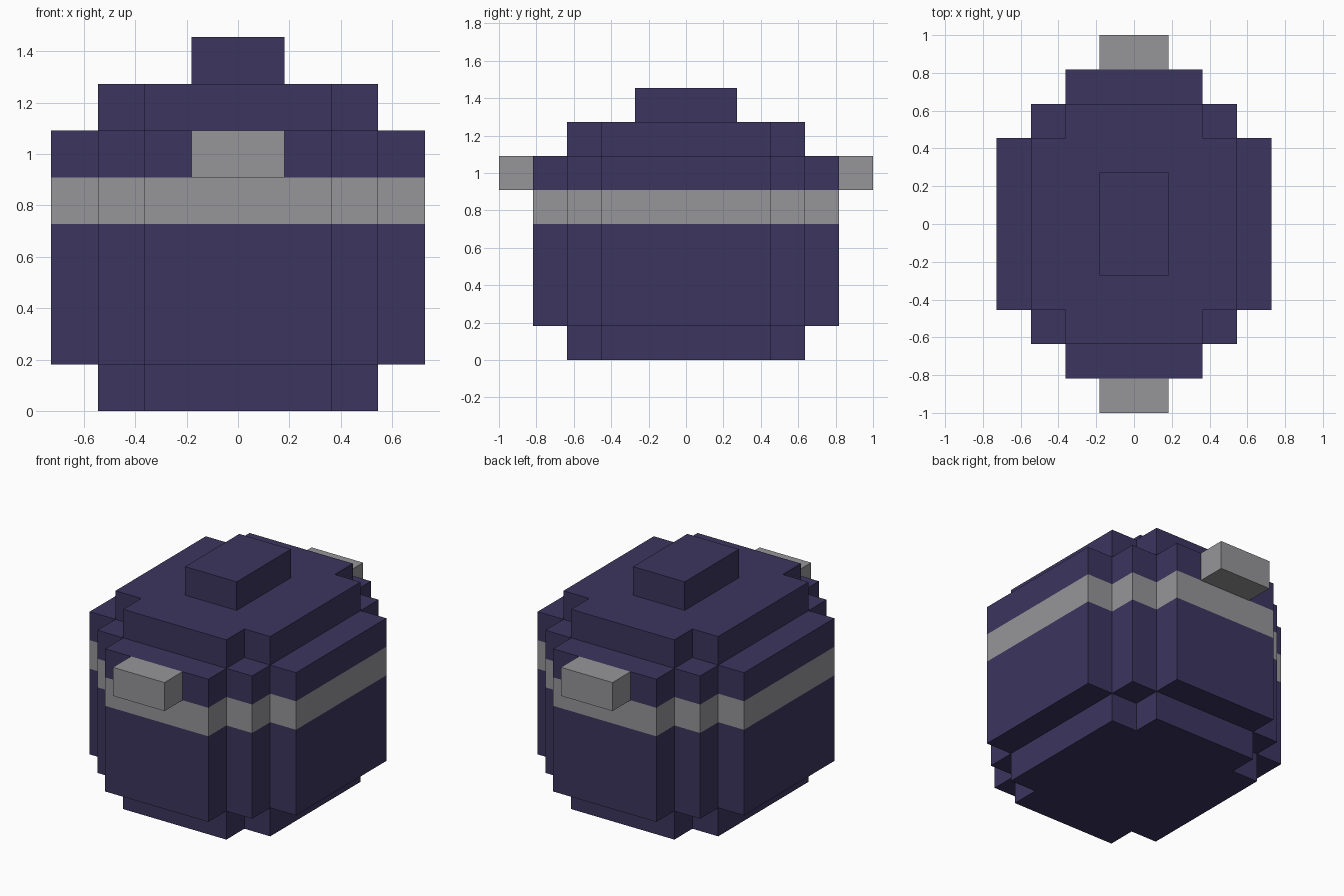
import bpy
import bmesh

cube = bpy.data.objects.get("Cube")
if cube:
    bpy.data.objects.remove(cube, do_unlink=True)

U = 2 / 11  # edge length of one block


def make_material(name, rgb):
    mat = bpy.data.materials.new(name)
    mat.use_nodes = True
    colour = (*rgb, 1.0)
    mat.diffuse_color = colour
    mat.node_tree.nodes["Principled BSDF"].inputs["Base Color"].default_value = colour
    return mat


PURPLE = make_material("dark purple", (0.045, 0.036, 0.114))
GREY = make_material("grey", (0.305, 0.301, 0.314))


def stepped_outline(corner):
    """Mirror one quadrant (+x axis side to +y axis side) into a closed outline."""
    back = corner + [(-x, y) for x, y in reversed(corner)]
    return back + [(-x, -y) for x, y in back]


def make_prism(name, outline, levels, material, band=None):
    """Extrude an outline through the levels; the band index gets the grey slot."""
    bm = bmesh.new()
    face = bm.faces.new([bm.verts.new((x * U, y * U, levels[0] * U)) for x, y in outline])
    rings = [list(face.verts)]
    for z in levels[1:]:
        rings.append([bm.verts.new((x * U, y * U, z * U)) for x, y in outline])
    n = len(outline)
    for level, (low, high) in enumerate(zip(rings, rings[1:])):
        for i in range(n):
            j = (i + 1) % n
            side = bm.faces.new((low[i], low[j], high[j], high[i]))
            side.material_index = 1 if level == band else 0
    bm.faces.new(rings[-1])
    bmesh.ops.recalc_face_normals(bm, faces=bm.faces)
    mesh = bpy.data.meshes.new(name)
    bm.to_mesh(mesh)
    bm.free()
    mesh.materials.append(material)
    if band is not None:
        mesh.materials.append(GREY)
    obj = bpy.data.objects.new(name, mesh)
    bpy.context.collection.objects.link(obj)
    return obj


def box_outline(x0, x1, y0, y1):
    return [(x0, y0), (x1, y0), (x1, y1), (x0, y1)]


# Pot body with its painted grey stripe
wide = stepped_outline([(4, 2.5), (3, 2.5), (3, 3.5), (2, 3.5), (2, 4.5)])
make_prism("pot_body", wide, [1, 4, 5, 6], PURPLE, band=1)

# Narrower base and lid share one notched outline
narrow = stepped_outline([(3, 2.5), (2, 2.5), (2, 3.5)])
make_prism("base", narrow, [0, 1], PURPLE)
make_prism("lid", narrow, [6, 7], PURPLE)

# Lid knob
make_prism("lid_knob", box_outline(-1, 1, -1.5, 1.5), [7, 8], PURPLE)

# Handles at the front and back
make_prism("front_handle", box_outline(-1, 1, -5.5, -4.5), [5, 6], GREY)
make_prism("back_handle", box_outline(-1, 1, 4.5, 5.5), [5, 6], GREY)
